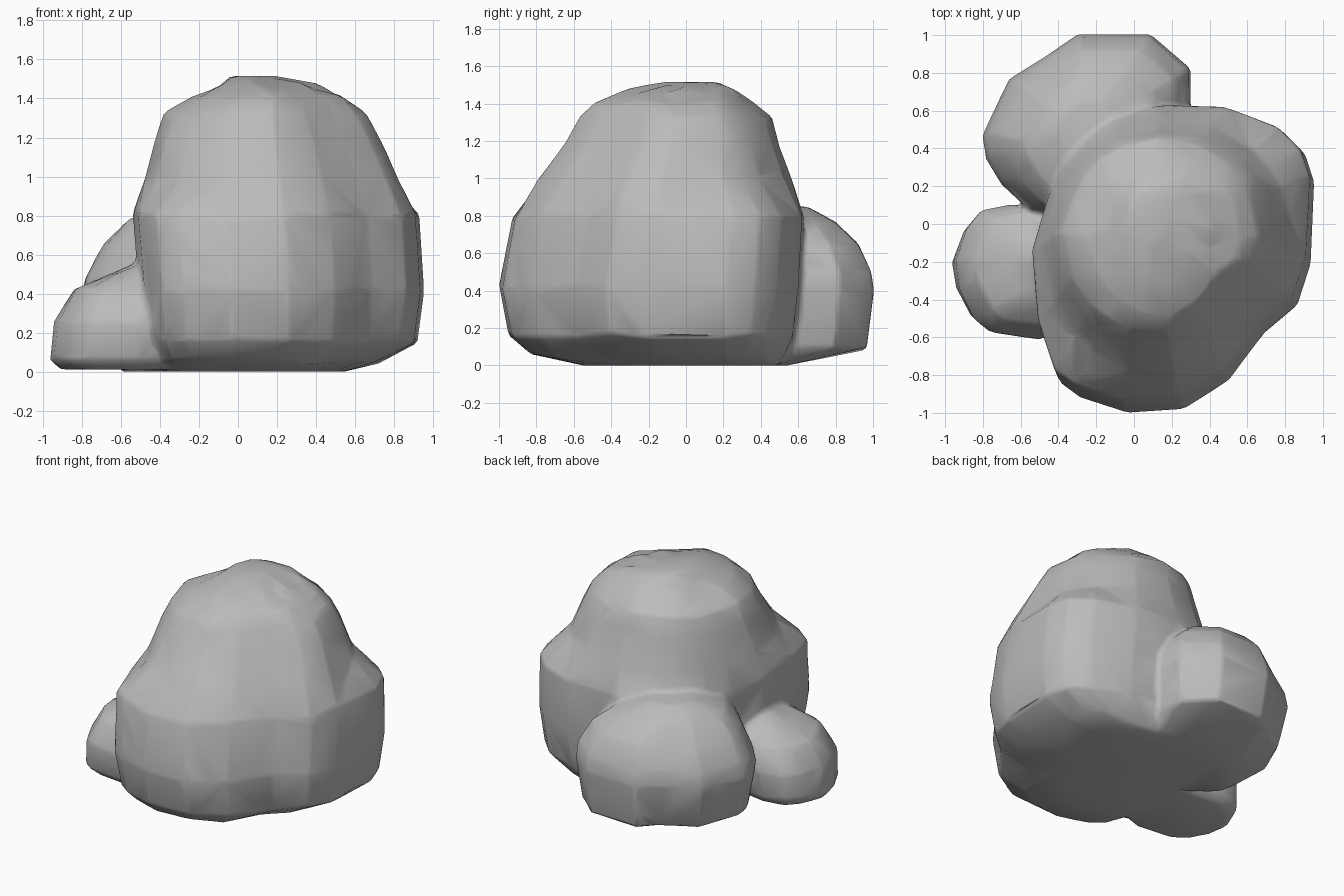
import bpy
import bmesh
import random
from mathutils import Vector

default_cube = bpy.data.objects.get("Cube")
if default_cube:
    bpy.data.objects.remove(default_cube, do_unlink=True)

random.seed(4)

stone = bpy.data.materials.new("grey stone")
stone.use_nodes = True
stone_colour = (0.5, 0.5, 0.5, 1)
stone.diffuse_color = stone_colour
stone.node_tree.nodes["Principled BSDF"].inputs["Base Color"].default_value = stone_colour


def normalise(outline):
    """Scale a plan outline so that it spans minus one to one both ways."""
    xs = [point[0] for point in outline]
    ys = [point[1] for point in outline]
    return [Vector((2 * (x - min(xs)) / (max(xs) - min(xs)) - 1,
                    2 * (y - min(ys)) / (max(ys) - min(ys)) - 1))
            for x, y in outline]


def add_boulder(bm, outline, layers, roughness):
    """Stack copies of a plan outline, each stretched to the layer's extents.
    A layer is height, left, right, front, back."""
    plan = normalise(outline)
    rings = []
    for index, (height, left, right, front, back) in enumerate(layers):
        inner = 0 < index < len(layers) - 1
        wobble = roughness if inner else 0
        # Above the shoulder the corners of the plan are worn round
        wear = min(max((height - 0.8) / 0.2, 0), 1)
        ring = []
        for point in plan:
            corner = max(point.length, 1)
            x, y = point.lerp(point / corner, wear)
            ring.append(bm.verts.new((
                (left + right) / 2 + x * (right - left) / 2,
                (front + back) / 2 + y * (back - front) / 2,
                max(height + random.uniform(-wobble, wobble), 0))))
        rings.append(ring)

    # Skin between neighbouring layers, with alternating triangles
    faces = []
    count = len(plan)
    for level, (lower, upper) in enumerate(zip(rings, rings[1:])):
        for i in range(count):
            j = (i + 1) % count
            a, b, c, d = lower[i], lower[j], upper[j], upper[i]
            if (i + level) % 2:
                halves = ((a, b, c), (a, c, d))
            else:
                halves = ((a, b, d), (b, c, d))
            faces += [bm.faces.new(half) for half in halves]

    # Underside and crown
    faces.append(bm.faces.new(list(reversed(rings[0]))))
    faces.append(bm.faces.new(rings[-1]))
    bmesh.ops.recalc_face_normals(bm, faces=faces)


cluster_bm = bmesh.new()

# Large boulder
add_boulder(
    cluster_bm,
    [(-.53, -.17), (-.5, -.55), (-.41, -.83), (-.3, -.91), (-.05, -.99),
     (.25, -.97), (.49, -.82), (.68, -.57), (.86, -.42), (.93, -.2),
     (.95, .23), (.9, .38), (.78, .5), (.5, .61), (.17, .62),
     (-.1, .56), (-.25, .44), (-.36, .31), (-.45, .1)],
    [(0, -.38, .55, -.55, .5),
     (.05, -.43, .72, -.83, .54),
     (.16, -.48, .92, -.95, .58),
     (.42, -.51, .955, -1, .61),
     (.8, -.54, .93, -.93, .63),
     (1, -.48, .84, -.81, .57),
     (1.19, -.43, .75, -.66, .5),
     (1.32, -.38, .67, -.58, .46),
     (1.4, -.24, .58, -.5, .36),
     (1.47, -.1, .41, -.32, .27),
     (1.515, -.04, .2, -.12, .17)],
    0.015)

# Medium boulder behind
add_boulder(
    cluster_bm,
    [(-.8, .44), (-.78, .31), (-.7, .17), (-.55, .02), (-.2, -.05),
     (.15, .2), (.29, .55), (.29, .81), (.08, 1), (-.3, 1),
     (-.45, .89), (-.66, .75)],
    [(0, -.6, .2, 0, .54),
     (.09, -.73, .27, 0, .965),
     (.4, -.805, .3, 0, 1.005),
     (.5, -.78, .29, .02, .99),
     (.65, -.69, .21, .06, .92),
     (.77, -.58, .07, .14, .8),
     (.85, -.42, -.12, .38, .65)],
    0.01)

# Small boulder at the side
add_boulder(
    cluster_bm,
    [(-.96, -.2), (-.94, -.34), (-.86, -.5), (-.77, -.57), (-.5, -.61),
     (-.25, -.5), (-.2, -.2), (-.3, .03), (-.66, .1), (-.82, .07),
     (-.9, -.03)],
    [(.01, -.91, -.2, -.53, .03),
     (.06, -.965, -.2, -.59, .08),
     (.25, -.945, -.2, -.615, .105),
     (.42, -.845, -.2, -.54, .06),
     (.5, -.67, -.2, -.43, -.02),
     (.56, -.52, -.25, -.3, -.1)],
    0.01)

cluster_mesh = bpy.data.meshes.new("boulder_cluster")
cluster_bm.to_mesh(cluster_mesh)
cluster_bm.free()
cluster_mesh.materials.append(stone)
cluster = bpy.data.objects.new("boulder_cluster", cluster_mesh)
bpy.context.collection.objects.link(cluster)

# Fuse the boulders into one skin, soften the creases, then thin to broad facets
fuse = cluster.modifiers.new("fuse", "REMESH")
fuse.mode = "VOXEL"
fuse.voxel_size = 0.02
fuse.use_smooth_shade = True
soften = cluster.modifiers.new("soften", "SMOOTH")
soften.factor = 0.5
soften.iterations = 3
thin = cluster.modifiers.new("thin", "DECIMATE")
thin.ratio = 0.03
